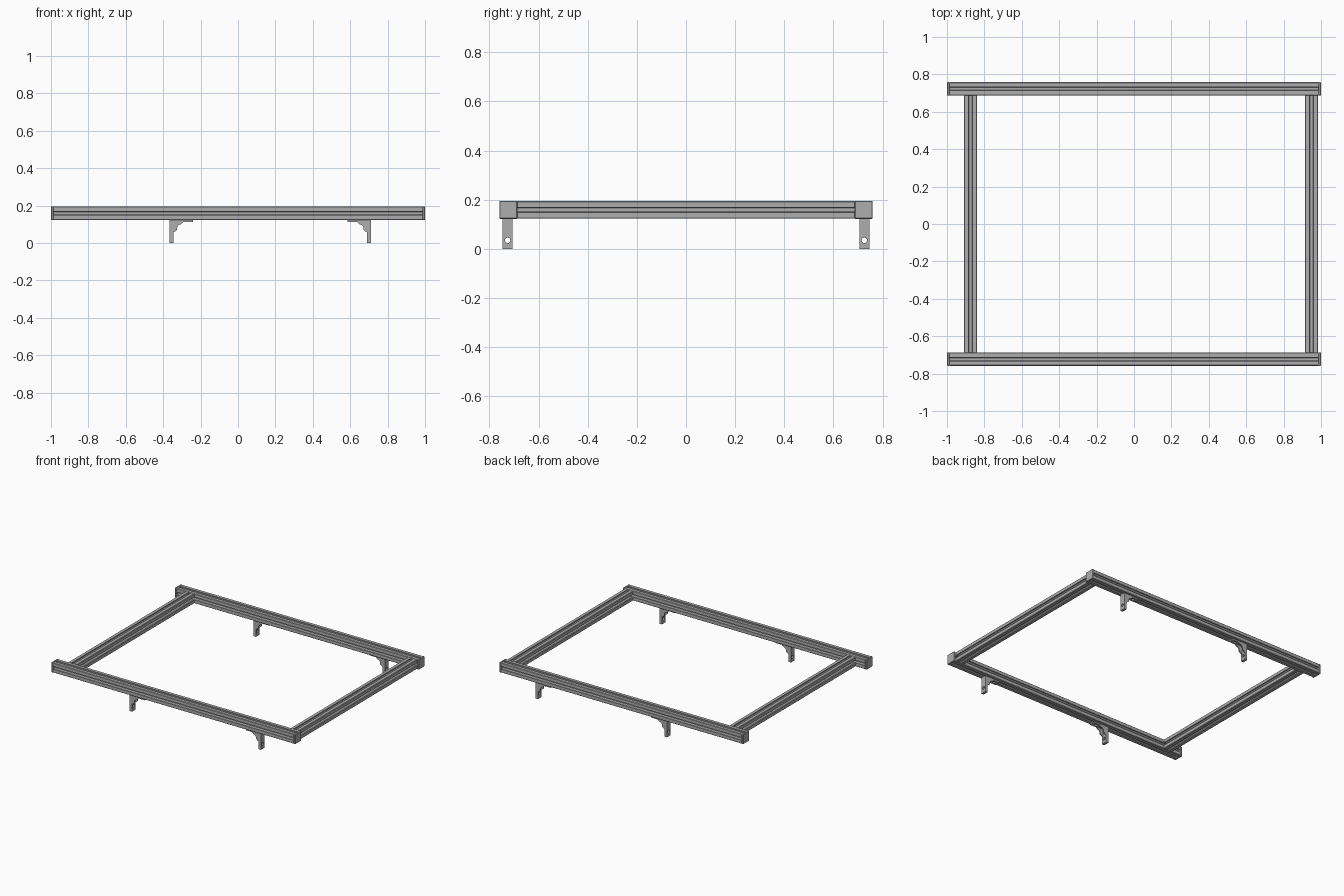
import bpy, bmesh, math
from mathutils import Matrix, Vector

old = bpy.data.objects.get("Cube")
if old:
    bpy.data.objects.remove(old, do_unlink=True)


def make_material(name, rgb):
    mat = bpy.data.materials.new(name)
    mat.use_nodes = True
    mat.diffuse_color = (*rgb, 1)
    mat.node_tree.nodes["Principled BSDF"].inputs["Base Color"].default_value = (*rgb, 1)
    return mat


GREY = make_material("aluminium grey", (0.42, 0.42, 0.42))
HALF = 0.0355       # half the rail width
RAIL_Y = 0.7225     # centre line of the long rails
RAIL_Z = 0.159
CAP = 0.014         # end cap thickness


def finish(name, bm):
    bmesh.ops.recalc_face_normals(bm, faces=bm.faces)
    mesh = bpy.data.meshes.new(name)
    bm.to_mesh(mesh)
    bm.free()
    mesh.materials.append(GREY)
    obj = bpy.data.objects.new(name, mesh)
    bpy.context.collection.objects.link(obj)
    return obj


def prism(bm, points, direction):
    """Extrude a closed outline of 3D points along a direction."""
    face = bm.faces.new([bm.verts.new(p) for p in points])
    new = bmesh.ops.extrude_face_region(bm, geom=[face])["geom"]
    bmesh.ops.translate(bm, vec=direction,
                        verts=[v for v in new if isinstance(v, bmesh.types.BMVert)])


def slot_outline():
    """Square section with a T-slot in each side, from one repeated quarter."""
    mouth, pocket, lip, floor = 0.010, 0.019, 0.028, 0.014
    bevel = HALF - 0.003
    side = [(HALF, -bevel), (HALF, -mouth), (lip, -mouth), (lip, -pocket),
            (floor, -0.007), (floor, 0.007), (lip, pocket), (lip, mouth),
            (HALF, mouth), (HALF, bevel)]
    outline = []
    for k in range(4):
        turn = Matrix.Rotation(k * math.pi / 2, 2)
        outline += [turn @ Vector(p) for p in side]
    return outline


def rail(name, start, end):
    start, end = Vector(start), Vector(end)
    along = end - start
    up = Vector((0, 0, 1))
    across = up.cross(along).normalized()
    bm = bmesh.new()
    prism(bm, [start + across * u + up * v for u, v in slot_outline()], along)
    return finish(name, bm)


def box(bm, centre, size):
    place = Matrix.Translation(centre) @ Matrix.Diagonal((*size, 1))
    bmesh.ops.create_cube(bm, size=1, matrix=place)


# Long rails with caps on both ends
for label, sy in (("front", -1), ("back", 1)):
    y = sy * RAIL_Y
    inner = 1 - CAP
    rail(label + "_rail", (-inner, y, RAIL_Z), (inner, y, RAIL_Z))
    for side, sx in (("left", 1), ("right", -1)):
        bm = bmesh.new()
        box(bm, (sx * (1 - CAP / 2), y, RAIL_Z), (CAP, 0.073, 0.074))
        cap = finish(f"{label}_{side}_end_cap", bm)
        bevel = cap.modifiers.new("edge", 'BEVEL')
        bevel.width = 0.003

# Cross rails between the long rails
reach = RAIL_Y - HALF
for label, x in (("right", -0.874), ("left", 0.949)):
    rail(label + "_cross_rail", (x, -reach, RAIL_Z), (x, reach, RAIL_Z))


def bracket(name, x, y, s):
    """Angle bracket whose foot runs from x in direction s."""
    width, top = 0.041, 0.122

    def extrude(bm, outline, y0, depth):
        prism(bm, [(x + s * u, y0, z) for u, z in outline], (0, depth, 0))

    bm = bmesh.new()
    extrude(bm, [(0, 0), (0.02, 0), (0.02, top - 0.010), (0.125, top - 0.010),
                 (0.125, top), (0, top)], y - width / 2, width)
    body = finish(name, bm)

    # Bolt holes through both legs
    bm = bmesh.new()
    for spot, axis in (((x + s * 0.01, y, 0.035), 'Y'), ((x + s * 0.092, y, top), 'Z')):
        place = Matrix.Translation(spot) @ Matrix.Rotation(math.pi / 2 if axis == 'Y' else 0, 4, 'Y')
        bmesh.ops.create_cone(bm, cap_ends=True, segments=20, radius1=0.011,
                              radius2=0.011, depth=0.06, matrix=place)
    cutter = finish(name + "_hole_cutter", bm)
    cutter.hide_render = True
    cutter.hide_viewport = True
    cut = body.modifiers.new("holes", 'BOOLEAN')
    cut.operation = 'DIFFERENCE'
    cut.solver = 'EXACT'
    cut.object = cutter

    # Scalloped ribs in the corner
    scallop = [(0.062 + 0.022 * math.cos(a), 0.078 + 0.022 * math.sin(a))
               for a in (math.radians(200 - 22 * i) for i in range(6))]
    bm = bmesh.new()
    for y0 in (y - width / 2, y + width / 2 - 0.008):
        extrude(bm, [(0.02, top - 0.010), (0.02, 0.056), (0.030, 0.062)] + scallop
                + [(0.074, top - 0.010)], y0, 0.008)
    finish(name + "_ribs", bm)


# Four brackets under the long rails
for label, sy in (("front", -1), ("back", 1)):
    bracket(label + "_right_bracket", -0.366, sy * 0.7255, 1)
    bracket(label + "_left_bracket", 0.711, sy * 0.7255, -1)
